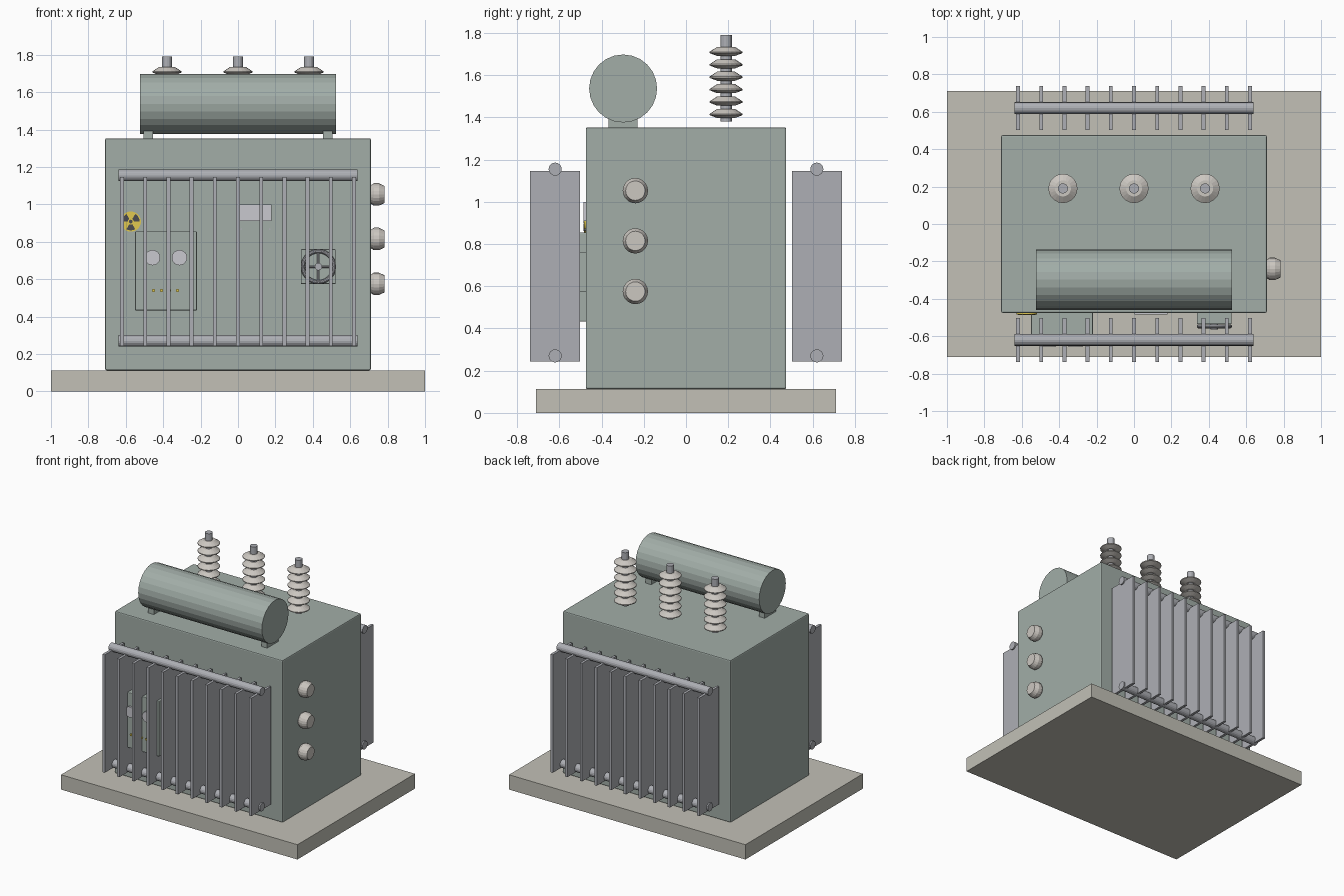
import bpy, bmesh
from math import pi, sin, cos, radians
from mathutils import Matrix, Vector

if "Cube" in bpy.data.objects:
    bpy.data.objects.remove(bpy.data.objects["Cube"])


def material(name, r, g, b):
    m = bpy.data.materials.new(name)
    m.diffuse_color = (r, g, b, 1)
    m.use_nodes = True
    m.node_tree.nodes["Principled BSDF"].inputs["Base Color"].default_value = m.diffuse_color
    return m


PAINT = material("green_grey_paint", 0.36, 0.42, 0.39)
STEEL = material("radiator_steel", 0.42, 0.43, 0.46)
CERAMIC = material("ceramic", 0.60, 0.57, 0.53)
CONCRETE = material("concrete", 0.54, 0.53, 0.47)
PLATE = material("pale_plate", 0.58, 0.58, 0.62)
YELLOW = material("warning_yellow", 0.75, 0.58, 0.08)
DARK = material("dark_grey", 0.07, 0.07, 0.08)

# Rotations taking the local z axis to another direction
TO_X = Matrix.Rotation(pi / 2, 4, 'Y')
TO_FRONT = Matrix.Rotation(pi / 2, 4, 'X')
UP = Matrix.Identity(4)


def finish(bm, name, mat):
    bmesh.ops.recalc_face_normals(bm, faces=bm.faces)
    me = bpy.data.meshes.new(name)
    bm.to_mesh(me)
    bm.free()
    ob = bpy.data.objects.new(name, me)
    bpy.context.collection.objects.link(ob)
    me.materials.append(mat)
    return ob


def box(name, lo, hi, mat, bevel=0):
    bm = bmesh.new()
    bmesh.ops.create_cube(bm, size=1)
    lo, hi = Vector(lo), Vector(hi)
    bmesh.ops.scale(bm, vec=hi - lo, verts=bm.verts)
    bmesh.ops.translate(bm, vec=(lo + hi) / 2, verts=bm.verts)
    ob = finish(bm, name, mat)
    if bevel:
        mod = ob.modifiers.new("bevel", 'BEVEL')
        mod.width = bevel
        mod.segments = 2
    return ob


def lathe(name, profile, origin, mat, axis=UP, sides=20):
    """Closed turned solid from (radius, height) pairs."""
    bm = bmesh.new()
    rings = [[bm.verts.new((r * cos(2 * pi * i / sides), r * sin(2 * pi * i / sides), z))
              for i in range(sides)] for r, z in profile]
    for a, b in zip(rings, rings[1:]):
        for i in range(sides):
            j = (i + 1) % sides
            bm.faces.new((a[i], a[j], b[j], b[i]))
    bm.faces.new(rings[0])
    bm.faces.new(rings[-1])
    bm.transform(Matrix.Translation(origin) @ axis)
    return finish(bm, name, mat)


def rod(name, r, length, origin, mat, axis=UP, sides=16):
    return lathe(name, [(r, 0), (r, length)], origin, mat, axis, sides)


# Plinth and tank
box("plinth", (-1, -0.71, 0), (1, 0.71, 0.113), CONCRETE)
box("tank", (-0.71, -0.475, 0.113), (0.71, 0.475, 1.353), PAINT, 0.008)

# Oil conservator drum on two feet
rod("conservator", 0.161, 1.046, (-0.523, -0.298, 1.537), PAINT, TO_X, 24)
for s in (-1, 1):
    box("conservator_foot", (s * 0.48 - 0.025, -0.368, 1.35), (s * 0.48 + 0.025, -0.23, 1.41), PAINT)

# High voltage bushings: metal core with six ceramic sheds
for x in (-0.38, 0, 0.38):
    rod("bushing_core", 0.027, 0.41, (x, 0.19, 1.38), STEEL)
    for i in range(6):
        lathe("bushing_shed", [(0.042, -0.018), (0.078, -0.004), (0.078, 0.002), (0.043, 0.025)],
              (x, 0.19, 1.415 + i * 0.0588), CERAMIC)

# Low voltage bushings on the right side
for z in (0.575, 0.815, 1.053):
    lathe("side_bushing", [(0.048, 0), (0.060, 0.018), (0.060, 0.045), (0.046, 0.075)],
          (0.708, -0.24, z), CERAMIC, TO_X)

# Radiators: eleven fins and two header pipes, front and back
for s in (-1, 1):
    for i in range(11):
        x = -0.62 + i * 0.124
        box("radiator_fin", (x - 0.01, s * 0.62 - 0.118, 0.243), (x + 0.01, s * 0.62 + 0.118, 1.145), STEEL)
    for z in (0.27, 1.155):
        rod("radiator_header", 0.031, 1.28, (-0.64, s * 0.62, z), STEEL, TO_X)

# Control cabinet with gauges and indicator lamps
box("control_cabinet", (-0.55, -0.64, 0.433), (-0.22, -0.47, 0.855), PAINT, 0.004)
for x in (-0.457, -0.313):
    rod("gauge", 0.041, 0.018, (x, -0.636, 0.715), PLATE, TO_FRONT, 24)
for i in range(4):
    rod("indicator_lamp", 0.009, 0.014, (-0.452 + i * 0.043, -0.636, 0.54), YELLOW, TO_FRONT, 10)

# Warning sign: yellow disc, three dark blades and a hub
SIGN = (-0.573, -0.473, 0.908)
rod("warning_disc", 0.054, 0.01, SIGN, YELLOW, TO_FRONT, 32)
rod("warning_hub", 0.010, 0.013, SIGN, DARK, TO_FRONT, 12)
bm = bmesh.new()
for k in range(3):
    mid = radians(30 + 120 * k)
    arc = [mid + radians(-30 + 10 * j) for j in range(7)]
    outline = [(0.047, a) for a in arc] + [(0.016, a) for a in reversed(arc)]
    face = bm.faces.new([bm.verts.new((r * cos(a), r * sin(a), 0.005)) for r, a in outline])
    top = bmesh.ops.extrude_face_region(bm, geom=[face])["geom"]
    bmesh.ops.translate(bm, vec=(0, 0, 0.008), verts=[g for g in top if isinstance(g, bmesh.types.BMVert)])
bm.transform(Matrix.Translation(SIGN) @ TO_FRONT)
finish(bm, "warning_blades", DARK)

# Rating plate and its rivets
box("rating_plate", (0.003, -0.485, 0.91), (0.18, -0.47, 1.0), PLATE)
for x in (0.017, 0.17):
    rod("plate_rivet", 0.005, 0.01, (x, -0.473, 0.868), STEEL, TO_FRONT, 8)

# Valve housing with spoked handwheel
box("valve_housing", (0.336, -0.535, 0.575), (0.522, -0.47, 0.76), PAINT, 0.003)
WHEEL = Vector((0.43, -0.547, 0.667))
bpy.ops.mesh.primitive_torus_add(major_radius=0.083, minor_radius=0.011, major_segments=28,
                                 minor_segments=10, location=WHEEL, rotation=(pi / 2, 0, 0))
rim = bpy.context.object
rim.name = "handwheel_rim"
rim.data.materials.append(STEEL)
bpy.ops.object.shade_smooth_by_angle()
rod("handwheel_hub", 0.02, 0.03, WHEEL + Vector((0, 0.014, 0)), STEEL, TO_FRONT)
rod("handwheel_spoke", 0.007, 0.166, WHEEL - Vector((0, 0, 0.083)), STEEL, UP, 8)
rod("handwheel_spoke", 0.007, 0.166, WHEEL - Vector((0.083, 0, 0)), STEEL, TO_X, 8)
